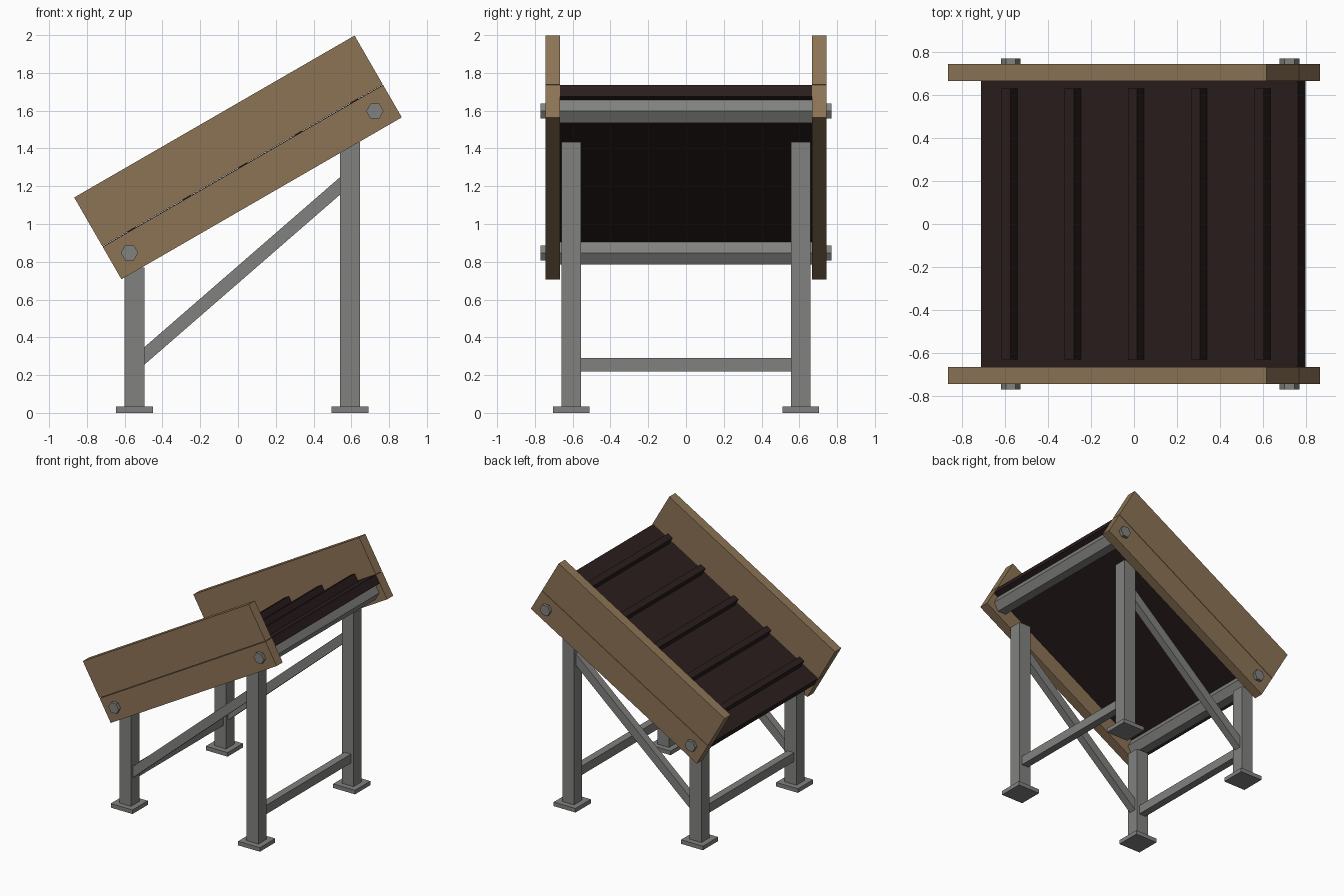
import bpy, math
from mathutils import Matrix, Vector

if "Cube" in bpy.data.objects:
    bpy.data.objects.remove(bpy.data.objects["Cube"])


def mat(name, r, g, b):
    m = bpy.data.materials.new(name)
    m.diffuse_color = (*[(c / 255) ** 2.2 for c in (r, g, b)], 1)
    m.use_nodes = True
    m.node_tree.nodes["Principled BSDF"].inputs["Base Color"].default_value = m.diffuse_color
    return m


WOOD = mat("brown wood", 139, 115, 86)
STEEL = mat("grey steel", 128, 128, 126)
RUBBER = mat("dark rubber", 46, 35, 35)

# Frame of the tilted deck: u along the slope, v normal to it
TILT = Matrix.Translation((0, 0, 1.3525)) @ Matrix.Rotation(-math.radians(30), 4, 'Y')


def finish(o, name, material, matrix):
    o.name = name
    o.data.transform(matrix)
    o.data.materials.append(material)
    return o


def box(name, lo, hi, material, frame=Matrix()):
    lo, hi = Vector(lo), Vector(hi)
    bpy.ops.mesh.primitive_cube_add(size=1)
    m = frame @ Matrix.Translation((lo + hi) / 2) @ Matrix.Diagonal((*(hi - lo), 1))
    return finish(bpy.context.object, name, material, m)


def hex_rod(name, x, z, y0, y1, r, material):
    # six-sided rod along y, with corners pointing along +-x
    bpy.ops.mesh.primitive_cylinder_add(vertices=6, radius=r, depth=y1 - y0)
    m = (Matrix.Translation((x, (y0 + y1) / 2, z)) @ Matrix.Rotation(math.pi / 2, 4, 'X')
         @ Matrix.Rotation(math.pi / 6, 4, 'Z'))
    return finish(bpy.context.object, name, material, m)


# Belt slab and its cleats
box("belt", (-0.853, -0.668, -0.12), (0.853, 0.668, -0.05), RUBBER, TILT)
for i in range(-2, 3):
    u = i * 0.34
    box("belt_cleat", (u - 0.024, -0.632, -0.06), (u + 0.025, 0.632, 0.015), RUBBER, TILT)

# Rollers with bolt heads on the outside of the side boards
for u in (-0.75, 0.75):
    c = TILT @ Vector((u, 0, -0.15))
    hex_rod("roller", c.x, c.z, -0.67, 0.67, 0.073, STEEL)
    for s in (-1, 1):
        y = sorted((s * 0.70, s * 0.77))
        hex_rod("bolt_head", c.x, c.z, y[0], y[1], 0.046, STEEL)

for s in (-1, 1):
    # Side boards: lower and upper plank
    y0, y1 = sorted((s * 0.667, s * 0.745))
    box("lower_side_board", (-0.857, y0, -0.25), (0.857, y1, -0.052), WOOD, TILT)
    box("upper_side_board", (-0.857, y0, -0.048), (0.857, y1, 0.25), WOOD, TILT)

    # Legs and feet
    yc = s * 0.6075
    for name, x, top in (("short_leg", -0.5475, 0.77), ("tall_leg", 0.5925, 1.435)):
        box(name, (x - 0.0525, yc - 0.0525, 0.02), (x + 0.0525, yc + 0.0525, top), STEEL)
        box("foot_plate", (x - 0.0975, yc - 0.0975, 0), (x + 0.0975, yc + 0.0975, 0.033), STEEL)

    # Diagonal brace between the legs
    a, b = Vector((-0.5475, yc, 0.2565)), Vector((0.5925, yc, 1.247))
    d = b - a
    f = Matrix.Translation((a + b) / 2) @ Matrix.Rotation(-math.atan2(d.z, d.x), 4, 'Y')
    h = d.length / 2
    box("diagonal_brace", (-h, -0.03, -0.035), (h, 0.03, 0.035), STEEL, f)

# Cross bars
for x in (-0.5475, 0.5925):
    box("cross_bar", (x - 0.03, -0.58, 0.218), (x + 0.03, 0.58, 0.29), STEEL)
